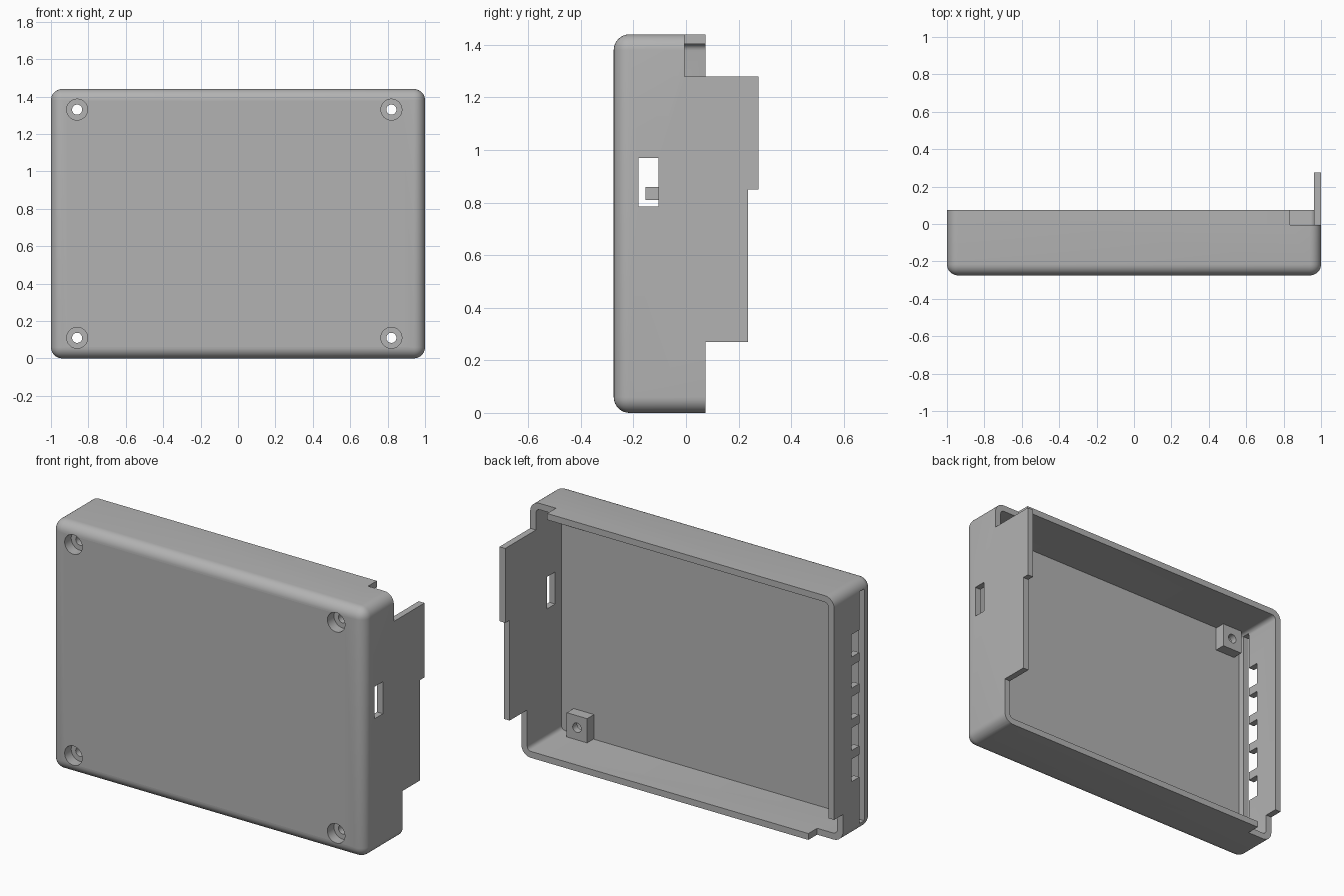
import bpy
import bmesh
import math
from mathutils import Matrix, Vector

if "Cube" in bpy.data.objects:
    bpy.data.objects.remove(bpy.data.objects["Cube"])

H = 1.44                      # height of the case
FRONT, RIM, BACK = -0.275, 0.075, 0.275
WALL = 0.037

grey = bpy.data.materials.new("grey_plastic")
grey.use_nodes = True
colour = (0.45, 0.45, 0.45, 1)
grey.diffuse_color = colour
grey.node_tree.nodes["Principled BSDF"].inputs["Base Color"].default_value = colour


def finish(name, bm):
    mesh = bpy.data.meshes.new(name)
    bm.to_mesh(mesh)
    bm.free()
    mesh.materials.append(grey)
    obj = bpy.data.objects.new(name, mesh)
    bpy.context.collection.objects.link(obj)
    return obj


def box(name, x, y, z, pick=None, radius=0, segments=8):
    """Box from (min, max) ranges; edges chosen by pick are rounded."""
    bm = bmesh.new()
    bmesh.ops.create_cube(bm, size=1)
    for v in bm.verts:
        v.co = Vector([r[0] if c < 0 else r[1] for c, r in zip(v.co, (x, y, z))])
    if pick:
        edges = [e for e in bm.edges if pick(e)]
        bmesh.ops.bevel(bm, geom=edges, offset=radius, offset_type='OFFSET',
                        segments=segments, profile=0.5, affect='EDGES')
    return finish(name, bm)


def rod(name, x, z, radius, y):
    """Cylinder along y."""
    bm = bmesh.new()
    mat = Matrix.Translation((x, (y[0] + y[1]) / 2, z)) @ Matrix.Rotation(math.pi / 2, 4, 'X')
    bmesh.ops.create_cone(bm, cap_ends=True, segments=40, radius1=radius,
                          radius2=radius, depth=y[1] - y[0], matrix=mat)
    return finish(name, bm)


def combine(target, tool, operation='DIFFERENCE'):
    tool.hide_render = True
    mod = target.modifiers.new("combine", 'BOOLEAN')
    mod.operation, mod.solver, mod.object = operation, 'EXACT', tool
    bpy.context.view_layer.objects.active = target
    bpy.ops.object.modifier_apply(modifier=mod.name)
    bpy.data.objects.remove(tool)


def cut(x, y, z):
    combine(case, box("cutter", x, y, z))


# Rounded outer block, hollowed from the back
case = box("case_shell", (-1, 1), (FRONT, BACK), (0, H),
           lambda e: any(v.co.y < 0 for v in e.verts), 0.06)
inner = 1 - WALL
combine(case, box("cavity", (-inner, inner), (FRONT + WALL, 1), (WALL, H - WALL),
                  lambda e: abs(e.verts[0].co.y - e.verts[1].co.y) > 0.1, 0.025, 4))

# Trim the rim, leaving the stepped flange on the left wall
cut((-2, inner), (RIM, 1), (-1, 2))
cut((0.5, 2), (RIM, 1), (-1, 0.27))
cut((0.5, 2), (0.235, 1), (-1, 0.85))

# Notches at two opposite corners
cut((0.835, 2), (-0.005, 1), (1.28, 2))
cut((-2, -0.835), (-0.005, 1), (-1, 0.16))

# Port in the left wall
cut((0.9, 1.1), (-0.18, -0.105), (0.785, 0.97))

# Long slit and vents in the right wall
cut((-1.1, -0.9), (-0.2, -0.155), (0.05, H - 0.05))
for i in range(5):
    z = 0.32 + 0.18 * i
    cut((-1.1, -0.9), (-0.156, -0.085), (z, z + 0.13))

# Screw bosses with countersunk holes
for x in (-0.86, 0.82):
    for z in (0.11, 1.33):
        combine(case, box("boss", (x - 0.065, x + 0.065), (-0.255, -0.175),
                          (z - 0.07, z + 0.07)), 'UNION')
        combine(case, rod("screw_head", x, z, 0.056, (-0.4, -0.215)))
        combine(case, rod("screw_hole", x, z, 0.027, (-0.4, 0)))

bpy.ops.object.select_all(action='DESELECT')
case.select_set(True)
bpy.context.view_layer.objects.active = case
bpy.ops.object.shade_smooth_by_angle(angle=math.radians(30))
